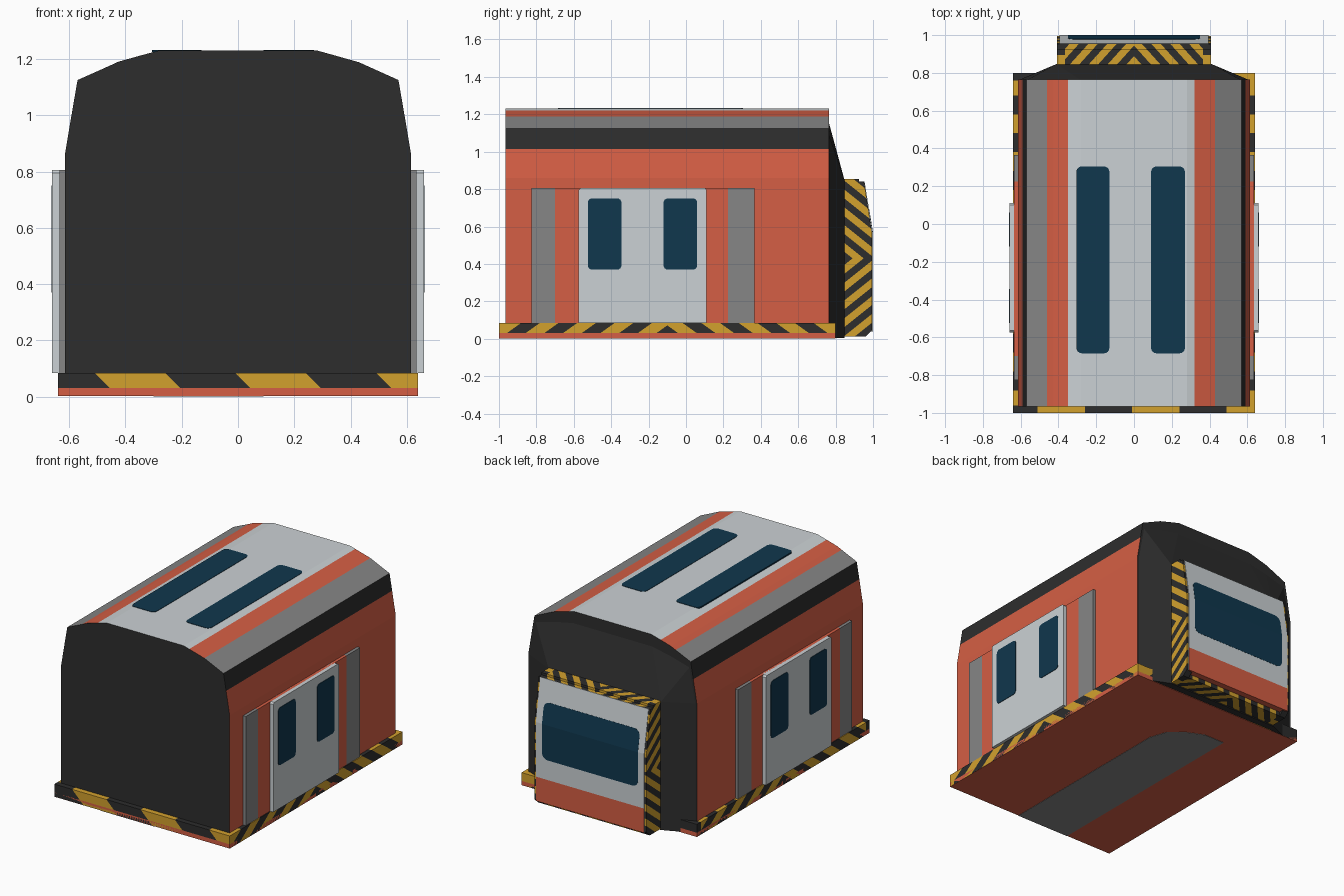
import bpy, bmesh, math
from mathutils import Vector

if "Cube" in bpy.data.objects:
    bpy.data.objects.remove(bpy.data.objects["Cube"])

COLOURS = {
    "orange": (0.66, 0.112, 0.058), "light_grey": (0.60, 0.64, 0.66),
    "mid_grey": (0.24, 0.24, 0.24), "charcoal": (0.026, 0.026, 0.026),
    "yellow": (0.65, 0.355, 0.027), "navy_glass": (0.005, 0.038, 0.075),
}
NAMES = list(COLOURS)
MATS = []
for n, c in COLOURS.items():
    m = bpy.data.materials.new(n)
    m.diffuse_color = (*c, 1)
    m.use_nodes = True
    m.node_tree.nodes["Principled BSDF"].inputs["Base Color"].default_value = m.diffuse_color
    MATS.append(m)
ORANGE, LIGHT, GREY, DARK, YELLOW, NAVY = range(6)


def prism(profile, axis, a, b):
    """Extrude a 2D profile (the other two axes, in order) from a to b."""
    bm = bmesh.new()
    rings = []
    for d in (a, b):
        ring = []
        for p in profile:
            co = list(p)
            co.insert(axis, d)
            ring.append(bm.verts.new(co))
        rings.append(ring)
        bm.faces.new(ring)
    n = len(profile)
    for i in range(n):
        j = (i + 1) % n
        bm.faces.new((rings[0][i], rings[0][j], rings[1][j], rings[1][i]))
    bmesh.ops.recalc_face_normals(bm, faces=bm.faces)
    return bm


def box(x0, x1, y0, y1, z0, z1):
    return prism([(x0, y0), (x1, y0), (x1, y1), (x0, y1)], 2, z0, z1)


def rounded(u0, u1, v0, v1, r, seg=4):
    pts = []
    for k, (u, v) in enumerate([(u1 - r, v1 - r), (u0 + r, v1 - r), (u0 + r, v0 + r), (u1 - r, v0 + r)]):
        for s in range(seg + 1):
            t = math.pi / 2 * (k + s / seg)
            pts.append((u + r * math.cos(t), v + r * math.sin(t)))
    return pts


def finish(name, bm, rule):
    """Make the object; rule is a colour index or a function of the face."""
    bm.normal_update()
    for f in bm.faces:
        f.material_index = rule(f) if callable(rule) else rule
    me = bpy.data.meshes.new(name)
    bm.to_mesh(me)
    bm.free()
    for m in MATS:
        me.materials.append(m)
    ob = bpy.data.objects.new(name, me)
    bpy.context.collection.objects.link(ob)
    return ob


def cut(bm, no, d):
    no = Vector(no)
    bmesh.ops.bisect_plane(bm, geom=bm.verts[:] + bm.edges[:] + bm.faces[:],
                           plane_co=no * (d / no.length_squared), plane_no=no, dist=1e-5)


def hazard(name, bm, axis, mid, cross, slope, period):
    """Diagonal warning stripes, mirrored into a chevron about axis = mid."""
    def u(p):
        return abs(p[axis] - mid) + slope * p[cross]
    us = [u(v.co) for v in bm.verts]
    lo = min(us + [slope * v.co[cross] for v in bm.verts]) if mid > -5 else min(us)
    k0, k1 = math.floor(lo / period * 2), math.ceil(max(us) / period * 2)
    no = [0, 0, 0]
    no[axis] = 1
    cut(bm, no, mid)
    for sign in (1, -1):
        no = [0, 0, 0]
        no[axis], no[cross] = sign, slope
        for k in range(k0, k1 + 1):
            cut(bm, no, k * period / 2 + sign * mid)
    return finish(name, bm, lambda f: YELLOW if (u(f.calc_center_median()) / period) % 1 >= 0.5 else DARK)


# Body shell with striped roof
right = [(.615, .02), (.615, .86), (.589, 1.015), (.57, 1.125), (.43, 1.188), (.32, 1.219), (.28, 1.23)]
left = [(-.28, 1.23), (-.35, 1.211), (-.425, 1.19), (-.46, 1.174), (-.57, 1.125), (-.589, 1.015),
        (-.615, .86), (-.615, .02)]


def body_rule(f):
    c = f.calc_center_median()
    if abs(f.normal.y) > .9:
        return DARK
    if c.z < 1.015:
        return ORANGE
    if c.z < 1.125:
        return DARK
    if -.35 < c.x < .32:
        return LIGHT
    return ORANGE if -.46 < c.x < .43 else GREY


finish("body_shell", prism(right + left, 1, -.965, .765), body_rule)

# Roof windows
for x0, x1 in ((-.305, -.13), (.09, .27)):
    finish("roof_window", prism(rounded(x0, x1, -.685, .305, .03), 2, 1.224, 1.2325), NAVY)

# Floor and underside walkway
finish("floor", box(-.64, .64, -1, .8, .002, .03), ORANGE)
finish("underside_walkway", prism([(-.3, -1), (.09, -1), (.09, .26), (.05, .38), (-.04, .45), (-.15, .5), (-.3, .5)],
                                  2, 0, .004), GREY)

# Striped skirt around the base
for name, y0, y1 in (("front_skirt", -1, -.96), ("back_skirt", .76, .8)):
    hazard(name, box(-.64, .64, y0, y1, .003, .085), 0, -10.675, 2, 1.0, .5)
for s in (1, -1):
    x0, x1 = sorted((s * .6, s * .64))
    hazard("side_skirt", box(x0, x1, -.96, .76, .003, .085), 1, -.1, 2, 1.4, .2)

# Side doors, the same on both sides
for s in (1, -1):
    def slab(name, y0, y1, col):
        x0, x1 = sorted((s * .6, s * .635))
        finish(name, box(x0, x1, y0, y1, .085, .805), col)
    slab("door_surround", -.70, .225, ORANGE)
    slab("door_surround_strip", -.825, -.70, GREY)
    slab("door_surround_strip", .225, .365, GREY)
    finish("sliding_door", prism([(-.575, .085), (.11, .085), (.11, .795), (.10, .805), (-.565, .805), (-.575, .795)],
                                 0, s * .6, s * .66), LIGHT)
    for y0 in (-.525, -.12):
        finish("door_window", prism(rounded(y0, y0 + .18, .37, .75, .022), 0, s * .657, s * .663), NAVY)

# Dark tapered end between body and gangway
bm = bmesh.new()
for x, z in ((.615, .005), (.615, .86), (.57, 1.1), (.425, 1.14), (.28, 1.17)):
    for s in (1, -1):
        bm.verts.new((s * x, .76, z))
for x in (-.41, .41):
    for z in (.005, .85):
        bm.verts.new((x, .847, z))
bmesh.ops.convex_hull(bm, input=bm.verts)
bmesh.ops.recalc_face_normals(bm, faces=bm.faces)
finish("tapered_end", bm, DARK)

# Striped gangway frame: cheeks, top bar and bottom bar
cheek = [(.84, .012), (.96, .012), (.995, .045), (.995, .56), (.952, .84), (.925, .84), (.925, .855), (.84, .855)]
for s in (1, -1):
    x0, x1 = sorted((s * .365, s * .408))
    hazard("gangway_cheek", prism(cheek, 0, x0, x1), 2, .43, 1, .8, .095)
top = [(.84, .78), (.952, .78), (.952, .84), (.925, .84), (.925, .855), (.84, .855)]
hazard("gangway_top", prism(top, 0, -.365, .365), 0, 0, 1, .9, .1)
hazard("gangway_sill", box(-.365, .365, .84, .96, .012, .06), 0, 0, 1, .9, .1)

# Folded end door with its window
panel = [(.955, .04), (1, .04), (1, .2), (1, .56), (.955, .84), (.92, .838), (.955, .56), (.955, .2)]
finish("end_door", prism(panel, 0, -.395, .395),
       lambda f: ORANGE if f.calc_center_median().z < .2 and abs(f.normal.x) < .9 else LIGHT)
bm = prism(rounded(-.35, .35, .33, .70, .04), 1, .994, 1.001)
cut(bm, (0, 0, 1), .56)
for v in bm.verts:
    v.co.y = min(v.co.y, 1.0015) - max(0, v.co.z - .56) * .045 / .28
finish("end_door_window", bm, NAVY)
